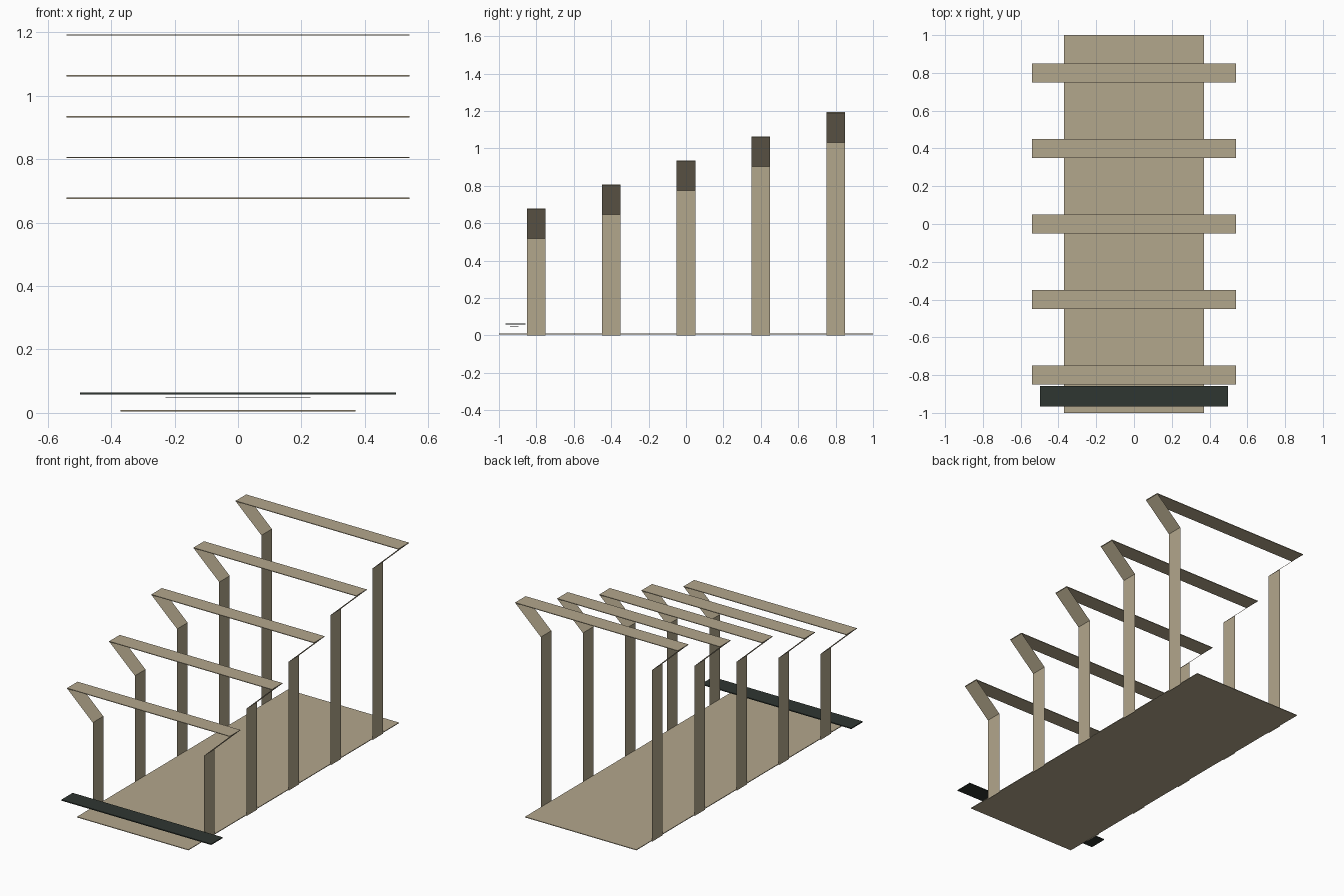
import bpy, bmesh

if "Cube" in bpy.data.objects:
    bpy.data.objects.remove(bpy.data.objects["Cube"])


def material(name, rgb):
    m = bpy.data.materials.new(name)
    m.diffuse_color = (*rgb, 1)
    m.use_nodes = True
    m.node_tree.nodes["Principled BSDF"].inputs["Base Color"].default_value = m.diffuse_color
    return m


tan = material("tan", (0.45, 0.385, 0.262))
dark = material("dark_green_grey", (0.028, 0.037, 0.031))
black = material("near_black", (0.012, 0.012, 0.012))


def finish(name, bm, mat):
    me = bpy.data.meshes.new(name)
    bm.to_mesh(me)
    bm.free()
    me.materials.append(mat)
    ob = bpy.data.objects.new(name, me)
    bpy.context.collection.objects.link(ob)
    return ob


def plate(name, half_x, y0, y1, z0, z1, mat):
    bm = bmesh.new()
    bmesh.ops.create_cube(bm, size=1)
    for v in bm.verts:
        v.co = (v.co.x * 2 * half_x,
                (y0 + y1) / 2 + v.co.y * (y1 - y0),
                (z0 + z1) / 2 + v.co.z * (z1 - z0))
    return finish(name, bm, mat)


def strip(name, profile, y0, y1, mat):
    # thin sheet: an open x/z profile swept along y
    bm = bmesh.new()
    rows = [[bm.verts.new((x, y, z)) for y in (y0, y1)] for x, z in profile]
    for a, b in zip(rows, rows[1:]):
        bm.faces.new((a[0], a[1], b[1], b[0]))
    # face outwards, away from the middle
    for f in bm.faces:
        f.normal_update()
        if f.normal.x * f.calc_center_median().x < 0:
            f.normal_flip()
    return finish(name, bm, mat)


# floor sheet
plate("floor", 0.37, -1, 1, 0.005, 0.009, tan)

# five frames rising to the back: posts with flared tops, and a cross bar
for i in range(5):
    y = -0.8 + 0.4 * i
    bend = 0.517 + 0.1285 * i
    top = bend + 0.16
    for side, s in (("left", -1), ("right", 1)):
        strip(f"{side}_post_{i + 1}",
              [(s * 0.37, 0), (s * 0.37, bend), (s * 0.541, top)],
              y - 0.05, y + 0.05, tan)
    plate(f"cross_bar_{i + 1}", 0.541, y - 0.05, y + 0.05, top - 0.002, top + 0.002, tan)

# dark front bar with a small plate under it
plate("front_bar", 0.498, -0.965, -0.858, 0.058, 0.064, dark)
plate("front_bar_underplate", 0.228, -0.94, -0.895, 0.048, 0.05, black)
